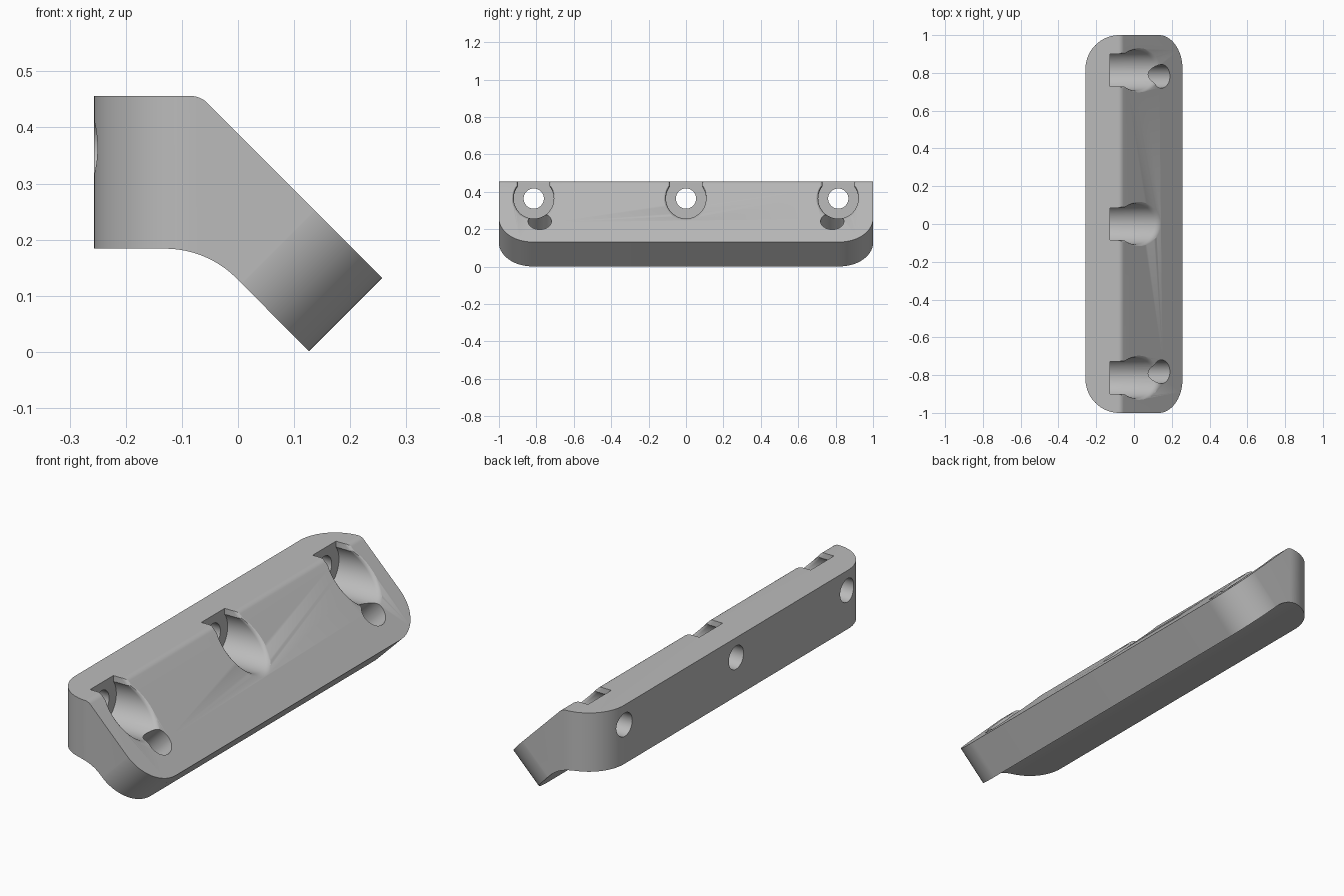
import bpy, bmesh
from math import sin, cos, pi, radians, asin, sqrt
from mathutils import Vector

if "Cube" in bpy.data.objects:
    bpy.data.objects.remove(bpy.data.objects["Cube"])

LEFT, TOP, BOTTOM = -0.257, 0.456, 0.184   # upright part
SLOPE, UNDER = 0.389, 0.127                # x + z on sloped faces
ROUND = 0.18                               # corner radius
BOLT_Y, BOLT_Z = 0.814, 0.364

grey = bpy.data.materials.new("plain grey")
grey.use_nodes = True
colour = (0.5, 0.5, 0.5, 1)
grey.diffuse_color = colour
grey.node_tree.nodes["Principled BSDF"].inputs["Base Color"].default_value = colour


def loft(name, rings):
    """Closed solid through rings of equal point count."""
    bm = bmesh.new()
    loops = [[bm.verts.new(p) for p in ring] for ring in rings]
    for a, b in zip(loops, loops[1:]):
        for i in range(len(a)):
            j = (i + 1) % len(a)
            bm.faces.new((a[i], a[j], b[j], b[i]))
    bm.faces.new(loops[0])
    bm.faces.new(loops[-1])
    bmesh.ops.recalc_face_normals(bm, faces=bm.faces)
    mesh = bpy.data.meshes.new(name)
    bm.to_mesh(mesh)
    bm.free()
    mesh.materials.append(grey)
    obj = bpy.data.objects.new(name, mesh)
    bpy.context.collection.objects.link(obj)
    return obj


def arc(cx, cy, r, start, end, steps=24):
    angles = [radians(start + (end - start) * i / steps) for i in range(steps + 1)]
    return [(cx + r * cos(a), cy + r * sin(a)) for a in angles]


def combine(body, cutter, operation):
    mod = body.modifiers.new("cut", 'BOOLEAN')
    mod.operation, mod.solver, mod.object = operation, 'EXACT', cutter
    bpy.context.view_layer.objects.active = body
    bpy.ops.object.modifier_apply(modifier=mod.name)
    bpy.data.objects.remove(cutter)


def rod(name, centre, direction, radius, length):
    """Round cutter centred on a point."""
    d = Vector(direction).normalized()
    side = Vector((0, 1, 0))
    up = d.cross(side)
    circle = arc(0, 0, radius, 0, 352.5, 47)
    return loft(name, [[Vector(centre) + d * t + side * a + up * b for a, b in circle]
                       for t in (-length / 2, length / 2)])


# Bent bracket profile, oversized at both ends
fillet = 0.04
fx = SLOPE - TOP - fillet * (sqrt(2) - 1)
profile = [(-0.4, BOTTOM), (-0.4, TOP)]
profile += arc(fx, TOP - fillet, fillet, 90, 45, 8)
profile += [(SLOPE, 0), (SLOPE + 0.1, -0.1), (UNDER + 0.1, -0.1)]
profile += arc(-0.13, BOTTOM - ROUND, ROUND, 45, 90)
body = loft("angled_mounting_bracket", [[(x, y, z) for x, z in profile] for y in (-1.1, 1.1)])

# Rounded vertical corners of the upright
plan = arc(LEFT + ROUND, -1 + ROUND, ROUND, 270, 180)
plan += arc(LEFT + ROUND, 1 - ROUND, ROUND, 180, 90) + [(0.8, 1), (0.8, -1)]
combine(body, loft("upright_trim", [[(x, y, z) for x, y in plan] for z in (-0.3, 0.8)]),
        'INTERSECT')

# Rounded corners of the sloping flange, in its tilted plane
down, out = Vector((1, 0, -1)) / sqrt(2), Vector((1, 0, 1)) / sqrt(2)
end, half = 0.125 / sqrt(2), 1.0003
tilted = arc(end - ROUND, half - ROUND, ROUND, 90, 0)
tilted += arc(end - ROUND, -half + ROUND, ROUND, 0, -90) + [(-1.5, -half), (-1.5, half)]
combine(body, loft("flange_trim", [[down * u + out * t + Vector((0, y, 0)) for u, y in tilted]
                                   for t in (-0.8, 0.8)]), 'INTERSECT')


def pocket_ring(offset, depth=None):
    """Keyhole outline, on the pocket floor or parallel to the slope."""
    r, w = 0.107 + offset, 0.085 + offset
    a = 90 - asin(w / r) * 180 / pi
    outline = arc(0, BOLT_Z, r, a, -180 - a, 48) + [(-w, 0.475), (w, 0.475)]
    return [(-0.128 if depth is None else SLOPE - z - depth, y, z) for y, z in outline]


# Bolt pockets with softened rims, and bolt holes through the back
flare = [(0, 0.02), (0.002, 0.01), (0.005, 0.004), (0.01, 0), (0.01, -0.4)]
for y in (-BOLT_Y, 0, BOLT_Y):
    rings = [pocket_ring(0)] + [pocket_ring(o, d) for o, d in flare]
    pocket = loft("bolt_pocket", [[(px, py + y, pz) for px, py, pz in r] for r in rings])
    combine(body, pocket, 'DIFFERENCE')
    combine(body, rod("bolt_hole", (-0.2, y, BOLT_Z), (1, 0, 0), 0.054, 0.4), 'DIFFERENCE')

# Screw holes square to the slope
for side in (-1, 1):
    combine(body, rod("screw_hole", (0.146, side * 0.782, 0.243), out, 0.0625, 0.8),
            'DIFFERENCE')

body.select_set(True)
bpy.context.view_layer.objects.active = body
bpy.ops.object.shade_smooth_by_angle(angle=radians(25))
